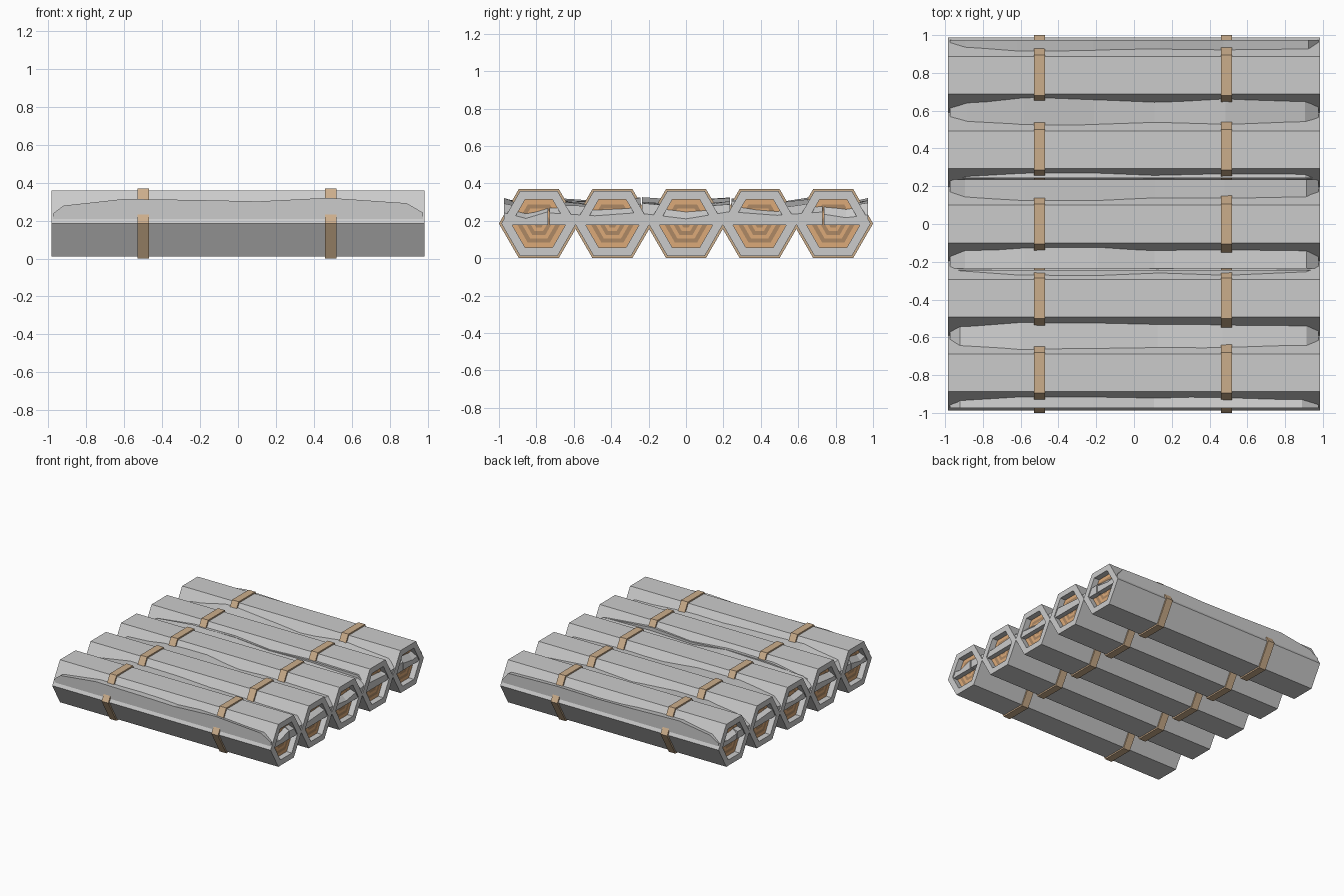
import bpy, bmesh, math, random

if "Cube" in bpy.data.objects:
    bpy.data.objects.remove(bpy.data.objects["Cube"])

random.seed(7)
ZC = 0.185            # height of the log axes
LOG_R, STRAP_R, CORE_R = 0.2, 0.2135, 0.147
HALF, RECESS = 0.985, 0.05


def material(name, rgb):
    m = bpy.data.materials.new(name)
    m.diffuse_color = (*rgb, 1)
    m.use_nodes = True
    m.node_tree.nodes["Principled BSDF"].inputs["Base Color"].default_value = m.diffuse_color
    return m


LIGHT = material("light_wood", (0.72, 0.40, 0.19))
DARK = material("dark_wood", (0.42, 0.25, 0.13))
ROPE = material("rope_tan", (0.60, 0.42, 0.26))


def finish(bm, name, mats=()):
    bmesh.ops.recalc_face_normals(bm, faces=bm.faces)
    me = bpy.data.meshes.new(name)
    bm.to_mesh(me)
    bm.free()
    for m in mats:
        me.materials.append(m)
    ob = bpy.data.objects.new(name, me)
    bpy.context.collection.objects.link(ob)
    return ob


def hexagon(x, y, r):
    return [(x, y + r * math.cos(i * math.pi / 3), ZC + r * math.sin(i * math.pi / 3))
            for i in range(6)]


def loft(bm, rings, cap=False, loop=False):
    vs = [[bm.verts.new(p) for p in ring] for ring in rings]
    n = len(vs[0])
    pairs = list(zip(vs, vs[1:])) + ([(vs[-1], vs[0])] if loop else [])
    faces = []
    for k, (a, b) in enumerate(pairs):
        for i in range(n):
            f = bm.faces.new((a[i], a[(i + 1) % n], b[(i + 1) % n], b[i]))
            faces.append((k, f))
    if cap:
        bm.faces.new(vs[0])
        bm.faces.new(vs[-1])
    return vs, faces


for i in range(5):
    y = (i - 2) * 0.3935
    # bark: hexagonal tube with recessed ends
    bm = bmesh.new()
    inner = HALF - RECESS
    loft(bm, [hexagon(x, y, r) for x, r in
              ((-inner, CORE_R), (-HALF, CORE_R), (-HALF, LOG_R),
               (HALF, LOG_R), (HALF, CORE_R), (inner, CORE_R))], cap=True)
    finish(bm, f"log_bark_{i + 1}")

    # growth rings on both sawn ends
    for side, label in ((-1, "left"), (1, "right")):
        bm = bmesh.new()
        x = side * (inner + 0.003)
        radii = (CORE_R, 0.118, 0.092, 0.070, 0.046, 0.026)
        rings = [hexagon(side * inner, y, CORE_R)] + [hexagon(x, y, r) for r in radii]
        vs, faces = loft(bm, rings)
        for k, f in faces:
            f.material_index = 1 if k in (2, 4) else 0
        bm.faces.new(vs[-1]).material_index = 1
        bm.faces.new(vs[0])
        finish(bm, f"growth_rings_{label}_{i + 1}", (LIGHT, DARK))

    # rope straps round the log
    for x, label in ((-0.5, "left"), (0.49, "right")):
        bm = bmesh.new()
        loft(bm, [hexagon(x + dx, y, r) for dx, r in
                  ((-0.03, LOG_R - 0.01), (-0.03, STRAP_R),
                   (0.03, STRAP_R), (0.03, LOG_R - 0.01))], loop=True)
        finish(bm, f"strap_{label}_{i + 1}", (ROPE,))

# rough boards that fill the gaps between the logs
PROFILE = ((-0.975, 0.235), (-0.90, 0.29), (-0.6, 0.325), (-0.2, 0.318),
           (0.12, 0.30), (0.48, 0.312), (0.9, 0.297), (0.977, 0.24))
EDGES = (-0.977, -0.735, -0.24, 0.24, 0.735, 0.977)
for n, (y0, y1) in enumerate(zip(EDGES, EDGES[1:])):
    bm = bmesh.new()
    rings = []
    for x, z in PROFILE:
        def rough():
            return random.uniform(-0.012, 0.012)
        if abs(x) < 0.95:
            x += 2 * rough()
        a, b = y0 + 0.004, y1 - 0.004
        low = 0.178
        rings.append([(x, a, low), (x, b, low), (x, b, z + rough()),
                      (x, (a + b) / 2, z - 0.02 + rough()), (x, a, z + rough())])
    loft(bm, rings, cap=True)
    finish(bm, f"gap_board_{n + 1}")
